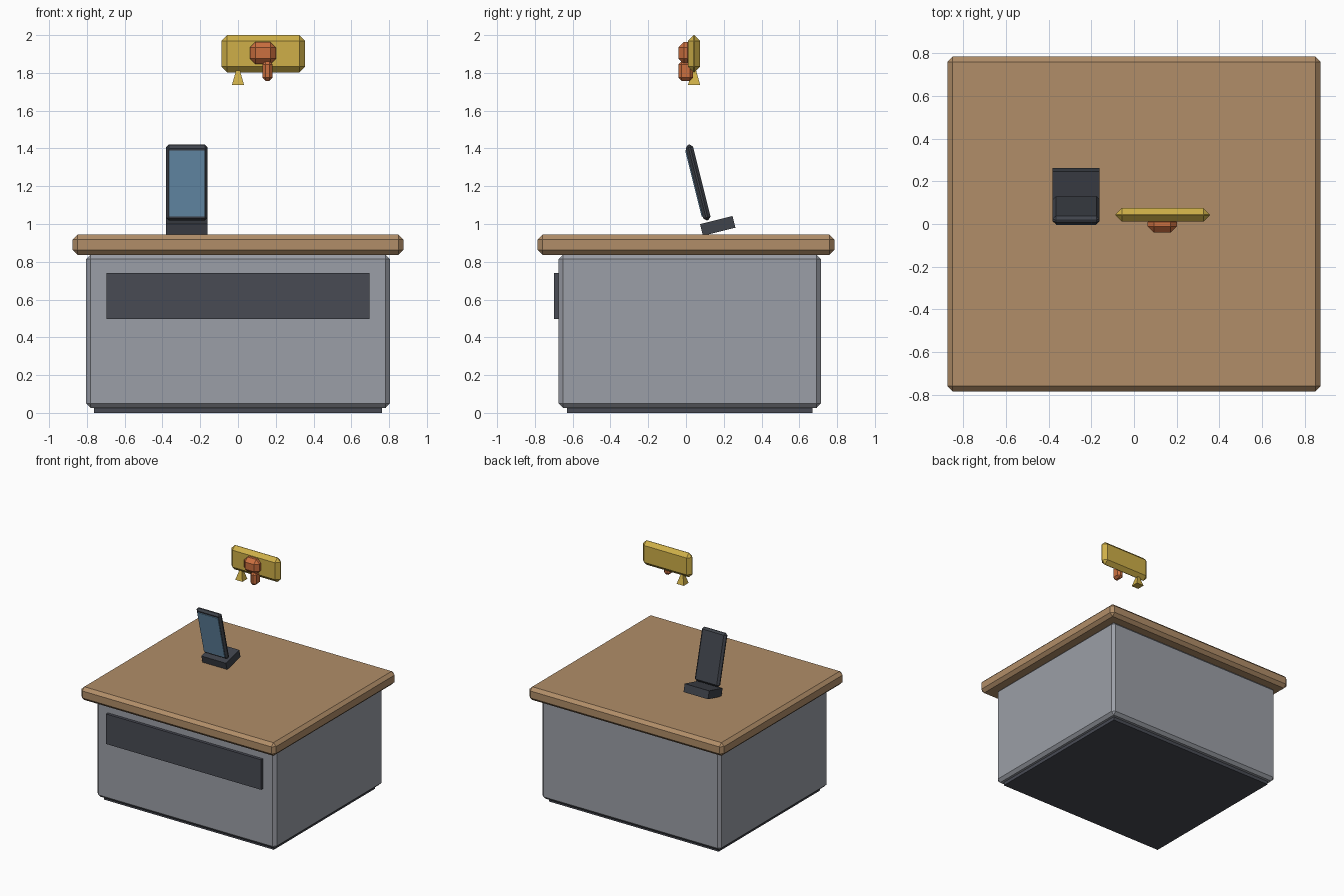
import bpy, bmesh, math
from mathutils import Matrix

if "Cube" in bpy.data.objects:
    bpy.data.objects.remove(bpy.data.objects["Cube"])


def material(name, rgb):
    m = bpy.data.materials.new(name)
    m.diffuse_color = (*rgb, 1)
    m.use_nodes = True
    m.node_tree.nodes["Principled BSDF"].inputs["Base Color"].default_value = m.diffuse_color
    return m


WOOD = material("warm_wood", (0.44, 0.27, 0.14))
GREY = material("cabinet_grey", (0.33, 0.345, 0.385))
DARK = material("dark_slate", (0.065, 0.07, 0.088))
DEVICE = material("device_charcoal", (0.05, 0.056, 0.07))
BLUE = material("screen_blue", (0.15, 0.30, 0.46))
YELLOW = material("sign_yellow", (0.62, 0.43, 0.065))
ORANGE = material("hand_orange", (0.60, 0.16, 0.05))


def finish(bm, name, mat, bevel):
    mesh = bpy.data.meshes.new(name)
    bm.to_mesh(mesh)
    bm.free()
    mesh.materials.append(mat)
    ob = bpy.data.objects.new(name, mesh)
    bpy.context.collection.objects.link(ob)
    if bevel:
        mod = ob.modifiers.new("chamfer", 'BEVEL')
        mod.width, mod.segments, mod.limit_method = bevel, 1, 'NONE'
    return ob


def box(name, mat, center, size, bevel=0, tilt=0):
    """Chamfered box, optionally tilted about x (top leans to the front)."""
    bm = bmesh.new()
    bmesh.ops.create_cube(bm, size=1, matrix=Matrix.Diagonal((*size, 1)))
    ob = finish(bm, name, mat, bevel)
    ob.location = center
    ob.rotation_euler.x = tilt
    return ob


# Counter: plinth, cabinet, front panel and top
box("plinth", DARK, (0, 0.02, 0.03), (1.526, 1.30, 0.06))
box("cabinet", GREY, (0, 0.02, 0.432), (1.61, 1.39, 0.81), 0.023)
box("front_panel", DARK, (0, -0.684, 0.618), (1.394, 0.03, 0.244))
box("countertop", WOOD, (0, 0, 0.89), (1.75, 1.57, 0.107), 0.025)

# Tilted card terminal
TILT = math.radians(14)
SX, SY, SZ = -0.271, 0.064, 1.22
box("terminal_foot", DEVICE, (SX, 0.168, 0.99), (0.22, 0.177, 0.064), 0, TILT)
box("terminal_body", DEVICE, (SX, SY, SZ), (0.22, 0.04, 0.412), 0.015, TILT)
off = 0.021
box("terminal_screen", BLUE,
    (SX, SY - off * math.cos(TILT), SZ - off * math.sin(TILT)),
    (0.187, 0.009, 0.36), 0, TILT)

# Hanging sign: board, speech tail and pointing hand
box("sign_board", YELLOW, (0.134, 0.043, 1.9015), (0.442, 0.064, 0.197), 0.03)
bm = bmesh.new()
bmesh.ops.create_cone(bm, cap_ends=True, segments=4, radius1=0.032 * math.sqrt(2),
                      radius2=0.002, depth=0.106)
bmesh.ops.rotate(bm, verts=bm.verts, matrix=Matrix.Rotation(math.pi / 4, 3, 'Z'))
tail = finish(bm, "sign_tail", YELLOW, 0)
tail.location = (0, 0.043, 1.79)
box("hand_palm", ORANGE, (0.132, -0.001, 1.905), (0.138, 0.08, 0.118), 0.03)
box("hand_finger", ORANGE, (0.156, -0.002, 1.81), (0.053, 0.078, 0.104), 0.017)
